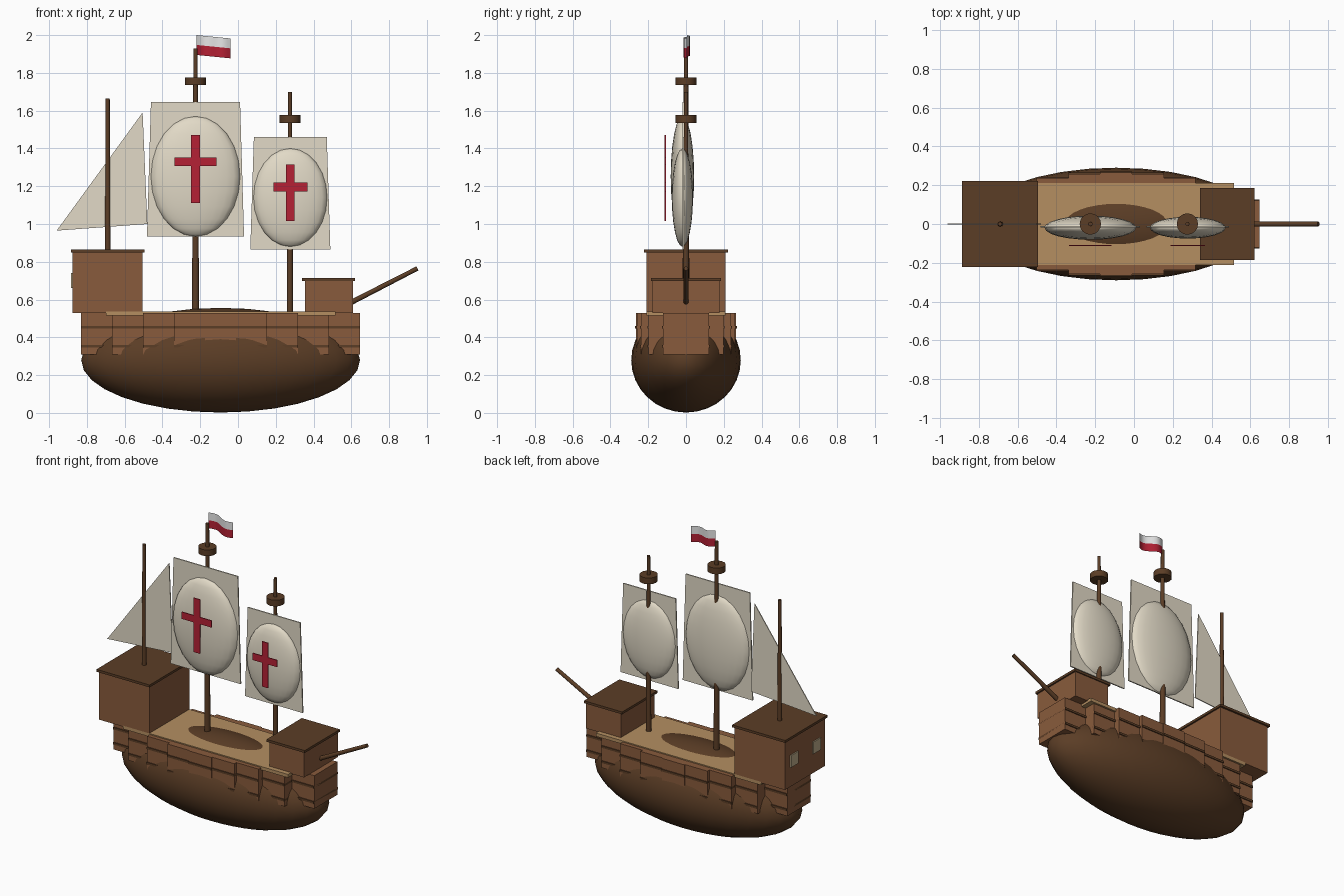
import bpy, bmesh, math
from mathutils import Vector, Matrix

if "Cube" in bpy.data.objects:
    bpy.data.objects.remove(bpy.data.objects["Cube"], do_unlink=True)


def material(name, rgb):
    m = bpy.data.materials.new(name)
    m.use_nodes = True
    m.diffuse_color = (*rgb, 1)
    m.node_tree.nodes["Principled BSDF"].inputs["Base Color"].default_value = (*rgb, 1)
    return m


DARK = material("dark wood", (0.105, 0.047, 0.019))
WOOD = material("brown wood", (0.25, 0.105, 0.045))
DECK = material("pale deck", (0.46, 0.275, 0.12))
CLOTH = material("sail cloth", (0.76, 0.70, 0.57))
RED = material("red cloth", (0.46, 0.015, 0.035))
WHITE = material("white cloth", (0.85, 0.85, 0.85))
GLASS = material("window tan", (0.52, 0.42, 0.26))


def finish(name, bm, *mats, smooth=False):
    bmesh.ops.recalc_face_normals(bm, faces=bm.faces)
    mesh = bpy.data.meshes.new(name)
    bm.to_mesh(mesh)
    bm.free()
    for m in mats:
        mesh.materials.append(m)
    ob = bpy.data.objects.new(name, mesh)
    bpy.context.collection.objects.link(ob)
    if smooth:
        bpy.ops.object.select_all(action="DESELECT")
        ob.select_set(True)
        bpy.context.view_layer.objects.active = ob
        bpy.ops.object.shade_smooth_by_angle(angle=math.radians(40))
    return ob


def box(name, x, y, z, mat):
    """Box from (low, high) pairs on each axis."""
    bm = bmesh.new()
    spans = (x, y, z)
    centre = Vector([(a + b) / 2 for a, b in spans])
    size = [b - a for a, b in spans]
    bmesh.ops.create_cube(bm, size=1, matrix=Matrix.Translation(centre) @ Matrix.Diagonal((*size, 1)))
    return finish(name, bm, mat)


def ellipsoid(name, centre, radii, mat, segments=24, rings=12):
    bm = bmesh.new()
    bmesh.ops.create_uvsphere(bm, u_segments=segments, v_segments=rings, radius=1,
                              matrix=Matrix.Translation(centre) @ Matrix.Diagonal((*radii, 1)))
    return finish(name, bm, mat, smooth=True)


def pole(name, start, end, r1, r2, mat, sides=16):
    a, b = Vector(start), Vector(end)
    turn = (b - a).to_track_quat("Z", "Y").to_matrix().to_4x4()
    bm = bmesh.new()
    bmesh.ops.create_cone(bm, cap_ends=True, segments=sides, radius1=r1, radius2=r2,
                          depth=(b - a).length, matrix=Matrix.Translation((a + b) / 2) @ turn)
    return finish(name, bm, mat, smooth=True)


def plate(name, outline, y, thick, mat):
    """Flat sheet with an outline in x and z."""
    bm = bmesh.new()
    face = bm.faces.new([bm.verts.new((px, y, pz)) for px, pz in outline])
    out = bmesh.ops.extrude_face_region(bm, geom=[face])["geom"]
    bmesh.ops.translate(bm, vec=(0, thick, 0), verts=[v for v in out if isinstance(v, bmesh.types.BMVert)])
    return finish(name, bm, mat)


# Rounded hull and flat deck
MID, HALF = -0.092, 0.738
ellipsoid("hull", (MID, 0, 0.279), (HALF, 0.29, 0.277), DARK, 32, 16)
box("deck", (-0.70, 0.515), (-0.21, 0.21), (0.515, 0.537), DECK)

# Stepped side planking, each step with two dark rails
COUNT = 9
step = 2 * HALF / COUNT
for i in range(COUNT):
    x = MID + (i - COUNT // 2) * step
    w = 0.265 * math.sqrt(1 - ((x - MID) / HALF) ** 2)
    span = (x - step / 2, x + step / 2)
    box(f"planking_{i + 1}", span, (-w, w), (0.31, 0.53), WOOD)
    for label, z in (("lower", 0.352), ("upper", 0.453)):
        box(f"{label}_rail_{i + 1}", span, (-w - 0.006, w + 0.006), (z - 0.007, z + 0.007), DARK)

# Castles with overhanging roofs
box("aft_castle", (-0.875, -0.505), (-0.21, 0.21), (0.53, 0.85), WOOD)
box("aft_roof", (-0.885, -0.495), (-0.222, 0.222), (0.85, 0.866), DARK)
box("fore_castle", (0.355, 0.61), (-0.178, 0.178), (0.53, 0.698), WOOD)
box("fore_roof", (0.34, 0.62), (-0.185, 0.185), (0.698, 0.714), DARK)
for side, y in (("left", 0.117), ("right", -0.117)):
    box(f"stern_window_{side}", (-0.883, -0.874), (y - 0.038, y + 0.038), (0.66, 0.74), GLASS)

# Masts, lookouts and bowsprit
pole("main_mast", (-0.225, 0, 0.5), (-0.225, 0, 1.93), 0.019, 0.011, DARK)
pole("fore_mast", (0.275, 0, 0.5), (0.275, 0, 1.70), 0.017, 0.010, DARK)
pole("aft_mast", (-0.69, 0, 0.8), (-0.69, 0, 1.665), 0.015, 0.011, DARK)
pole("main_lookout", (-0.225, 0, 1.735), (-0.225, 0, 1.776), 0.055, 0.055, DARK)
pole("fore_lookout", (0.275, 0, 1.535), (0.275, 0, 1.576), 0.055, 0.055, DARK)
pole("bowsprit", (0.58, 0, 0.575), (0.95, 0, 0.765), 0.014, 0.012, DARK)

# Square sails: flat sheet, billowing belly and a red cross in front
def square_sail(name, x, bottom, top, low_half, high_half, belly_z, belly, cross):
    plate(f"{name}_sheet", [(x - low_half, bottom), (x + low_half, bottom),
                            (x + high_half, top), (x - high_half, top)], -0.019, 0.008, CLOTH)
    ellipsoid(f"{name}_belly", (x, -0.019, belly_z), belly, CLOTH)
    low, high, arm_z, arm = cross
    half = 0.023
    # The cross is one twelve-cornered outline
    a, b = arm_z - half, arm_z + half
    right = [(half, low), (half, a), (arm, a), (arm, b), (half, b), (half, high)]
    outline = right + [(-px, pz) for px, pz in reversed(right)]
    plate(f"{name}_cross", [(x + px, pz) for px, pz in outline], -0.113, 0.006, RED)


square_sail("main_sail", -0.225, 0.935, 1.645, 0.257, 0.236, 1.252, (0.236, 0.062, 0.318),
            (1.11, 1.47, 1.33, 0.11))
square_sail("fore_sail", 0.277, 0.865, 1.46, 0.212, 0.193, 1.14, (0.195, 0.056, 0.26),
            (1.015, 1.315, 1.196, 0.09))

# Triangular sail on the aft mast
plate("aft_sail", [(-0.96, 0.965), (-0.48, 1.0), (-0.505, 1.59)], -0.003, 0.006, CLOTH)

# Waving two-colour flag
bm = bmesh.new()
rows = []
STEPS = 12
for i in range(STEPS + 1):
    t = i / STEPS
    y = 0.004 + 0.016 * math.sin(t * math.tau)
    rows.append([bm.verts.new((-0.22 + 0.18 * t, y, z - 0.018 * t)) for z in (1.895, 1.948, 2.0)])
for p, q in zip(rows, rows[1:]):
    for k in range(2):
        bm.faces.new((p[k], q[k], q[k + 1], p[k + 1])).material_index = k
finish("flag", bm, RED, WHITE, smooth=True)
